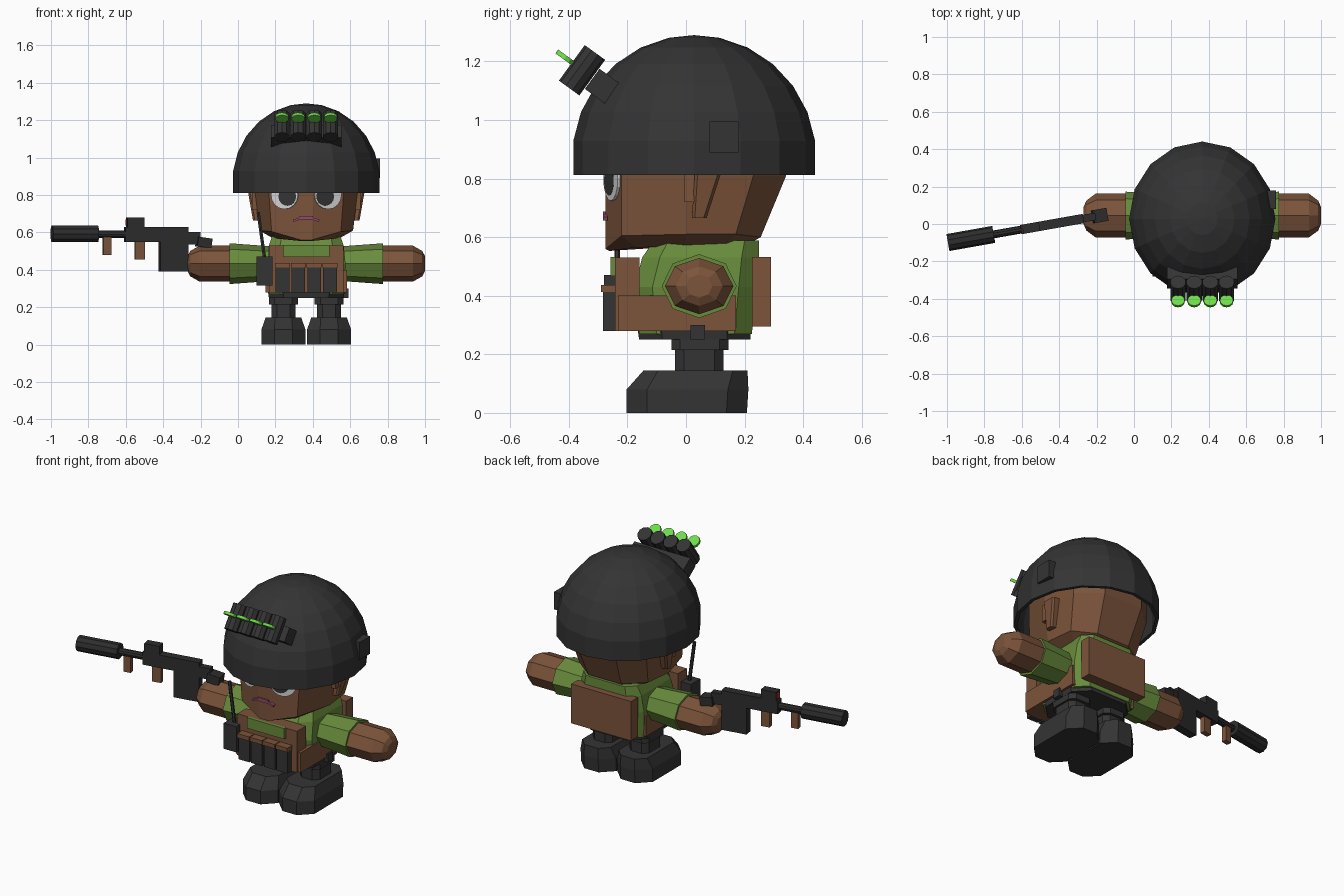
import bpy, bmesh, math
from mathutils import Matrix, Vector, Euler

if "Cube" in bpy.data.objects:
    bpy.data.objects.remove(bpy.data.objects["Cube"], do_unlink=True)

CX = 0.365  # x of the figure's own middle


def material(name, r, g, b):
    m = bpy.data.materials.new(name)
    m.use_nodes = True
    m.diffuse_color = (r, g, b, 1)
    m.node_tree.nodes["Principled BSDF"].inputs["Base Color"].default_value = (r, g, b, 1)
    return m


DARK = material("charcoal", .034, .034, .034)
GUN = material("gunmetal", .026, .026, .027)
BROWN = material("brown", .2, .088, .043)
GREEN = material("olive_green", .14, .26, .045)
GLOW = material("bright_green", .16, .72, .07)
WHITE = material("eye_white", .65, .65, .65)
PINK = material("lip_pink", .3, .07, .14)
RED = material("lens_red", .5, .03, .03)


def finish(name, mat, bm):
    bmesh.ops.recalc_face_normals(bm, faces=bm.faces)
    me = bpy.data.meshes.new(name)
    bm.to_mesh(me)
    bm.free()
    me.materials.append(mat)
    ob = bpy.data.objects.new(name, me)
    bpy.context.collection.objects.link(ob)
    return ob


def place(center, rot):
    return Matrix.Translation(center) @ Euler(rot).to_matrix().to_4x4()


def box(name, mat, center, size, rot=(0, 0, 0)):
    bm = bmesh.new()
    bmesh.ops.create_cube(bm, size=1, matrix=place(center, rot) @ Matrix.Diagonal((*size, 1)))
    return finish(name, mat, bm)


def block(name, mat, lo, hi):
    """Box between two corners, x measured from the figure's middle."""
    a, b = Vector(lo), Vector(hi)
    return box(name, mat, (a + b) / 2 + Vector((CX, 0, 0)), b - a)


def tube(name, mat, center, r, depth, rot=(0, 0, 0), sides=8, scale=(1, 1)):
    bm = bmesh.new()
    bmesh.ops.create_cone(bm, cap_ends=True, segments=sides, radius1=r, radius2=r, depth=depth,
                          matrix=place(center, rot) @ Matrix.Diagonal((*scale, 1, 1)))
    return finish(name, mat, bm)


def loft(name, mat, rings):
    """Skin matching rings of points and cap both ends."""
    bm = bmesh.new()
    vs = [[bm.verts.new((x + CX, y, z)) for x, y, z in ring] for ring in rings]
    for a, b in zip(vs, vs[1:]):
        for i in range(len(a)):
            j = (i + 1) % len(a)
            bm.faces.new((a[i], a[j], b[j], b[i]))
    bm.faces.new(vs[0])
    bm.faces.new(vs[-1])
    return finish(name, mat, bm)


def octagon(x0, x1, y0, y1, z, c):
    return [(x0 + c, y0, z), (x1 - c, y0, z), (x1, y0 + c, z), (x1, y1 - c, z),
            (x1 - c, y1, z), (x0 + c, y1, z), (x0, y1 - c, z), (x0, y0 + c, z)]


def arm_ring(x, ry, rz):
    return [(x, .045 + ry * math.cos(a), .433 + rz * math.sin(a))
            for a in (math.tau * i / 8 for i in range(8))]


def mirrored(half):
    return half + [(-x, y, z) for x, y, z in reversed(half)]


# Helmet: open faceted dome with a thin wall
R, N = .417, 16
bm = bmesh.new()
rows = []
for t in (-8, 8, 22, 36, 50, 64, 78):
    t = math.radians(t)
    rows.append([bm.verts.new((CX + .395 * math.cos(t) * math.cos(math.tau * i / N),
                               .028 + R * math.cos(t) * math.sin(math.tau * i / N),
                               .87 + .42 * math.sin(t))) for i in range(N)])
crown = bm.verts.new((CX, .028, 1.29))
for a, b in zip(rows, rows[1:]):
    for i in range(N):
        bm.faces.new((a[i], a[(i + 1) % N], b[(i + 1) % N], b[i]))
for i in range(N):
    bm.faces.new((rows[-1][i], rows[-1][(i + 1) % N], crown))
helmet = finish("helmet", DARK, bm)
wall = helmet.modifiers.new("wall", "SOLIDIFY")
wall.thickness, wall.offset = .02, -1
block("helmet_side_mount", DARK, (.33, .08, .89), (.393, .18, .995))

# Goggles: mount, four tubes and glowing lenses
TILT = (math.radians(-36), 0, 0)
box("goggle_mount", DARK, (CX, -.285, 1.115), (.375, .087, .085), TILT)
for i in range(4):
    x = CX + (i - 1.5) * .0865
    tube("goggle_tube", DARK, (x, -.355, 1.17), .043, .15, TILT, 10)
    tube("goggle_lens", GLOW, (x, -.412, 1.213), .036, .016, TILT, 12)

# Head: chin, jaw and upright skull
skull = [(.04, -.275), (.2, -.22), (.275, 0), (.26, .23), (.13, .342)]
loft("head", BROWN, [
    mirrored([(.02, -.262, .553), (.14, -.17, .565), (.18, 0, .57), (.17, .13, .57), (.08, .2, .57)]),
    mirrored([(.03, -.275, .56), (.185, -.22, .605), (.25, 0, .61), (.23, .17, .61), (.11, .255, .6)]),
    mirrored([(x, y, .81) for x, y in skull]),
    mirrored([(x, y, 1.0) for x, y in skull])])

# Face: eyes lie on the slanted cheeks
for s in (-1, 1):
    slant = (math.pi / 2, 0, s * math.atan2(.055, .16))
    tube("eye_white", WHITE, (CX + s * .115, -.252, .80), .076, .012, slant, 16)
    tube("pupil", DARK, (CX + s * .1, -.259, .792), .05, .01, slant, 16)
    box("lip_corner", PINK, (CX + s * .045, -.276, .67), (.05, .016, .012), (0, s * .3, 0))
    # Ears taper downward
    loft("ear", BROWN, [octagon(*sorted((s * .24, s * .285)), .02, .07, .665, .01),
                        octagon(*sorted((s * .24, s * .312)), .03, .12, .82, .01)])
    block("sideburn", BROWN, (min(s * .25, s * .29), -.005, .72),
          (max(s * .25, s * .29), .04, .82))
block("lip_middle", PINK, (-.035, -.284, .668), (.035, -.268, .688))

# Torso, hips and vest
loft("torso", GREEN, [octagon(-.2, .2, -.16, .225, .27, .06),
                      octagon(-.21, .21, -.175, .24, .43, .06),
                      octagon(-.2, .2, -.15, .25, .53, .06),
                      octagon(-.18, .18, -.11, .25, .588, .05)])
loft("hips", DARK, [octagon(-.2, .2, -.16, .22, .25, .08), octagon(-.205, .205, -.165, .22, .285, .08)])
block("front_plate", BROWN, (-.2, -.243, .28), (.2, -.158, .53))
block("back_plate", BROWN, (-.2, .225, .295), (.2, .29, .533))
block("waist_band", BROWN, (-.217, -.232, .28), (.217, .17, .40))
block("chest_patch", GREEN, (-.125, -.258, .468), (.125, -.24, .532))
block("belt_loop", DARK, (.19, .015, .25), (.225, .065, .30))
for i in range(4):
    x = (i - 1.5) * .085
    block("magazine_pouch", DARK, (x - .037, -.283, .28), (x + .037, -.24, .415))
    block("pouch_flap", BROWN, (x - .04, -.29, .412), (x + .04, -.24, .437))

# Radio with leaning antenna
block("radio", DARK, (-.265, -.28, .315), (-.18, -.19, .47))
tube("antenna", DARK, (CX - .24, -.235, .585), .01, .25, (0, -.14, 0), 6)

# Arms, legs and boots on both sides
for s in (-1, 1):
    loft("sleeve", GREEN, [arm_ring(s * .15, .11, .092), arm_ring(s * .19, .112, .093),
                           arm_ring(s * .41, .128, .109)])
    loft("forearm", BROWN, [arm_ring(s * .40, .117, .096), arm_ring(s * .57, .117, .096),
                            arm_ring(s * .62, .08, .068), arm_ring(s * .635, .045, .04)])
    c = s * .122
    loft("leg_cuff", DARK, [octagon(c - .077, c + .077, -.05, .145, .215, .03),
                            octagon(c - .077, c + .077, -.05, .145, .26, .03)])
    loft("leg", DARK, [octagon(c - .065, c + .065, -.037, .128, .13, .03),
                       octagon(c - .065, c + .065, -.037, .128, .23, .03)])
    loft("boot", DARK, [octagon(c - .118, c + .118, -.203, .208, 0, .07),
                        octagon(c - .118, c + .118, -.203, .213, .08, .07),
                        octagon(c - .095, c + .095, -.145, .21, .145, .05)])

# Rifle: every part sits on one line across the right hand
YAW = math.atan(.177)


def on_rifle(x0, x1, z):
    x = (x0 + x1) / 2
    return (x, .053 + .177 * (x + .136), z), (x1 - x0) / math.cos(YAW)


def rifle_box(name, mat, x0, x1, z0, z1, width, pitch=0):
    center, length = on_rifle(x0, x1, (z0 + z1) / 2)
    box(name, mat, center, (length, width, z1 - z0), (0, pitch, YAW))


def rifle_tube(name, x0, x1, z, r):
    center, length = on_rifle(x0, x1, z)
    tube(name, GUN, center, r, length, (0, math.pi / 2, YAW), 10)


rifle_tube("suppressor", -.995, -.75, .592, .046)
rifle_tube("barrel", -.76, -.59, .59, .021)
rifle_box("receiver", GUN, -.605, -.27, .55, .628, .05)
rifle_box("sight", GUN, -.595, -.505, .62, .68, .05)
rifle_box("sight_lens", RED, -.599, -.594, .637, .67, .032)
rifle_box("magazine", GUN, -.42, -.27, .39, .6, .05)
rifle_box("stock_neck", GUN, -.275, -.205, .535, .602, .04)
rifle_box("stock_end", GUN, -.22, -.145, .52, .572, .07, .15)
rifle_box("front_grip", BROWN, -.722, -.68, .48, .575, .03)
rifle_box("rear_grip", BROWN, -.552, -.5, .455, .555, .03)
